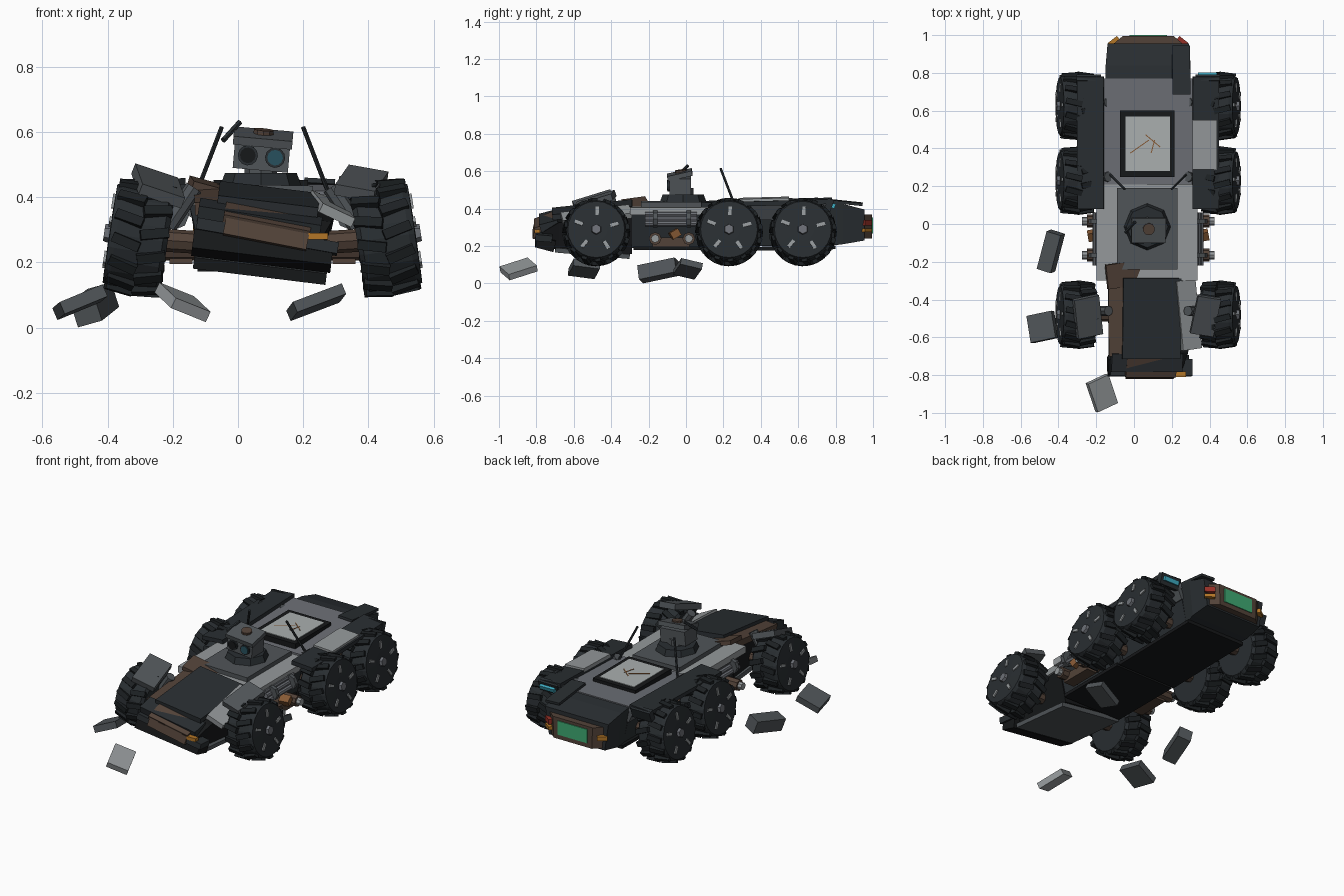
import bpy, bmesh, math
from mathutils import Matrix, Vector, Euler

if "Cube" in bpy.data.objects:
    bpy.data.objects.remove(bpy.data.objects["Cube"])

CX = 0.075  # hull centreline
PAL = dict(tyre=(.012, .015, .017), dark=(.022, .027, .031), mid=(.15, .16, .18), steel=(.08, .09, .098),
           light=(.3, .32, .33), pale=(.4, .43, .43), brown=(.085, .055, .04), copper=(.24, .1, .035),
           black=(.008, .009, .01), lens=(.02, .08, .11), green=(.05, .4, .17), red=(.3, .03, .02),
           orange=(.45, .18, .02), cyan=(.05, .42, .55))
MATS = {}
for k, c in PAL.items():
    MATS[k] = bpy.data.materials.new(k)
    MATS[k].diffuse_color = (*c, 1)


def add(name, bm, mat, M=Matrix()):
    bm.transform(M)
    bmesh.ops.recalc_face_normals(bm, faces=bm.faces)
    me = bpy.data.meshes.new(name)
    bm.to_mesh(me)
    bm.free()
    me.materials.append(MATS[mat])
    ob = bpy.data.objects.new(name, me)
    bpy.context.collection.objects.link(ob)
    return ob


def place(loc, size, rot=(0, 0, 0)):
    R = Euler([math.radians(a) for a in rot]).to_matrix().to_4x4()
    return Matrix.Translation(loc) @ R @ Matrix.Diagonal((*size, 1))


def box(name, loc, size, mat, rot=(0, 0, 0), M=Matrix()):
    bm = bmesh.new()
    bmesh.ops.create_cube(bm, size=1)
    return add(name, bm, mat, M @ place(loc, size, rot))


def rod(name, a, b, r, mat, n=8, r2=None, M=Matrix()):
    a, b = Vector(a), Vector(b)
    bm = bmesh.new()
    bmesh.ops.create_cone(bm, cap_ends=True, segments=n, radius1=r, radius2=r if r2 is None else r2,
                          depth=(b - a).length)
    q = (b - a).to_track_quat('Z', 'Y').to_matrix().to_4x4()
    return add(name, bm, mat, M @ Matrix.Translation((a + b) / 2) @ q)


def loft(name, secs, mat, M=Matrix()):
    """Sections: y, half width bottom, half width top, z bottom, z top."""
    bm = bmesh.new()
    rings = [[bm.verts.new(p) for p in ((-wb, y, zb), (wb, y, zb), (wt, y, zt), (-wt, y, zt))]
             for y, wb, wt, zb, zt in secs]
    for r, s in zip(rings, rings[1:]):
        for i in range(4):
            bm.faces.new((r[i], r[(i + 1) % 4], s[(i + 1) % 4], s[i]))
    bm.faces.new(rings[0])
    bm.faces.new(rings[-1])
    return add(name, bm, mat, M)


def wheel(name, s, y):
    M = Matrix.Translation((CX + s * .375, y, .275)) @ Matrix.Rotation(-s * .15, 4, 'Y')
    # tyre as a lathe round the axle
    prof = [(-.085, .1), (-.085, .145), (-.07, .161), (.075, .161), (.094, .152), (.096, .06)]
    n = 24
    bm = bmesh.new()
    rings = [[bm.verts.new((s * x, r * math.cos(t * math.tau / n), r * math.sin(t * math.tau / n)))
              for t in range(n)] for x, r in prof]
    for r, q in zip(rings, rings[1:]):
        for i in range(n):
            bm.faces.new((r[i], r[(i + 1) % n], q[(i + 1) % n], q[i]))
    bm.faces.new(rings[0])
    bm.faces.new(rings[-1])
    add(name + "_tyre", bm, 'dark', M)
    # chevron treads, staggered left and right
    bm = bmesh.new()
    for i in range(14):
        for side in (-1, 1):
            T = Matrix.Rotation((i + side * .25) * math.tau / 14, 4, 'X') @ place(
                (side * .041, 0, .16), (.088, .03, .032), (0, side * 6, side * 14))
            bmesh.ops.create_cube(bm, size=1, matrix=T)
    add(name + "_treads", bm, 'tyre', M)
    # hub and bright spoke stubs
    rod(name + "_hub", (s * .08, 0, 0), (s * .112, 0, 0), .032, 'mid', 6, .026, M)
    for a in (15, 87, 159, 231, 303):
        R = M @ Matrix.Rotation(math.radians(a), 4, 'X')
        box(name + "_spoke", (s * .094, .1, 0), (.016, .045, .018), 'light', (0, 0, 0), R)


for s, side in ((-1, "left"), (1, "right")):
    X = lambda d: CX + s * d
    for pos, y in (("front", -.48), ("middle", .23), ("rear", .625)):
        wheel(f"{side}_{pos}_wheel", s, y)
        # suspension
        rod(f"{side}_{pos}_axle", (X(.1), y, .255), (X(.33), y, .27), .035, 'brown', 8)
        rod(f"{side}_{pos}_shock", (X(.29), y + .02, .31), (X(.21), y + .02, .43), .027, 'steel', 8)
        rod(f"{side}_{pos}_shock_rod", (X(.33), y + .02, .25), (X(.28), y + .02, .33), .014, 'light', 6)
    # pipes and brackets along the waist
    for i, z in enumerate((.37, .345, .32)):
        rod(f"{side}_pipe", (X(.255 + .012 * i), -.22, z), (X(.255 + .012 * i), .06, z), .015, 'mid', 8)
    for y in (-.165, .015):
        rod(f"{side}_pump", (X(.2), y, .24), (X(.325), y, .24), .034, 'brown', 8)
        rod(f"{side}_pump_cap", (X(.325), y, .24), (X(.35), y, .24), .022, 'light', 8)
        rod(f"{side}_pipe_collar", (X(.27), y - .012, .345), (X(.27), y + .012, .345), .045, 'steel', 8)
    box(f"{side}_copper_fitting", (X(.29), -.06, .265), (.06, .05, .04), 'copper', (30, 0, 10))
    box(f"{side}_waist_bracket", (X(.25), -.08, .22), (.07, .2, .05), 'brown')
    # rear fender
    box(f"{side}_fender", (X(.305), .43, .433), (.14, .7, .025), 'dark', (1.5, s * 4, 0))
    box(f"{side}_fender_tail", (X(.315), .765, .42), (.13, .035, .065), 'dark', (-20, 0, 0))
    rod(f"{side}_antenna", (X(.2), .26, .42), (X(.125), .185, .615), .007, 'dark', 6)
    box(f"{side}_sloped_flank", (X(.23), .49, .385), (.025, .56, .09), 'steel', (0, s * 25, 0))

# rear hull and trunk
O = Matrix.Translation((CX, 0, 0))
loft("rear_hull", [(.21, .18, .225, .2, .4), (.76, .18, .225, .2, .41)], 'dark', O)
loft("rear_deck", [(.21, .24, .235, .395, .42), (.77, .24, .235, .41, .44)], 'mid', O)
loft("trunk", [(.755, .18, .225, .2, .435), (.84, .2, .225, .21, .425), (.955, .19, .215, .23, .395)], 'dark', O)
loft("tail", [(.94, .19, .2, .24, .37), (.995, .13, .135, .24, .37)], 'brown', O)
box("green_panel", (CX, .996, .31), (.2, .008, .085), 'green')
box("tail_light_red", (CX + .18, .965, .325), (.06, .03, .03), 'red', (0, 0, -38))
box("tail_light_amber_low", (CX + .18, .965, .285), (.06, .03, .02), 'orange', (0, 0, -38))
box("tail_light_amber", (CX - .18, .965, .31), (.06, .03, .025), 'orange', (0, 0, 38))
box("cyan_light", (.39, .788, .415), (.1, .02, .025), 'cyan', (-20, 0, 0))
box("fender_patch", (.375, .42, .448), (.13, .26, .02), 'light', (1.5, 3, 0))
box("loose_trunk_plate", (.25, .815, .437), (.095, .26, .015), 'dark', (-6, 3, 0))

# roof panel with cracks
box("panel_frame", (CX - .005, .425, .435), (.29, .35, .035), 'black')
box("panel_glass", (CX - .003, .425, .449), (.235, .29, .014), 'pale')
for x, y, l, a in ((.03, .41, .12, 35), (.1, .44, .1, -40), (.1, .41, .07, 75)):
    box("panel_crack", (x, y, .4565), (l, .005, .003), 'copper', (0, 0, a))

# middle hull
loft("middle_hull", [(-.29, .18, .225, .19, .38), (.2, .19, .225, .19, .38)], 'dark', O)
box("middle_deck", (.068, -.04, .392), (.535, .52, .04), 'light', (0, 1, 0))
box("turret_plate", (CX - .005, -.025, .423), (.32, .43, .03), 'steel', (0, 1, 0))
box("rusty_plank", (-.03, -.265, .415), (.24, .13, .025), 'brown', (8, 15, 8))

# turret
rod("turret_ring", (.07, -.015, .435), (.07, -.015, .475), .125, 'dark', 8, .11)
rod("turret_neck", (.07, -.01, .47), (.07, -.01, .51), .05, 'steel', 8)
H = Matrix.Translation((.072, -.03, .525)) @ Matrix.Rotation(math.radians(5), 4, 'Y')
box("sensor_head", (0, 0, 0), (.17, .115, .085), 'steel', (0, 0, 0), H)
box("sensor_hood", (0, -.003, .057), (.182, .135, .026), 'steel', (13, 0, 0), H)
rod("sensor_cap", (0, .005, .06), (0, .002, .083), .032, 'brown', 10, None, H)
for x, m in ((-.042, 'black'), (.042, 'lens')):
    rod("lens_ring", (x, -.05, 0), (x, -.068, 0), .031, 'dark', 12, None, H)
    rod("lens_glass", (x, -.06, 0), (x, -.072, 0), .024, m, 12, None, H)
rod("broken_mast", (-.045, -.045, .575), (.005, .01, .63), .009, 'dark', 6)

# damaged nose, rolled and drooping
N = Matrix.Translation((CX + .005, 0, .28)) @ Matrix.Rotation(math.radians(7), 4, 'Y')
loft("nose_hull", [(-.79, .15, .17, -.06, .0), (-.68, .18, .2, -.08, .07), (-.29, .19, .21, -.1, .12)], 'black', N)
box("nose_floor", (0, -.5, -.095), (.41, .4, .025), 'steel', (-5, 0, 0), N)
box("hood", (.0, -.5, .115), (.31, .43, .03), 'dark', (6, 0, 0), N)
box("hood_left_rust", (-.185, -.5, .085), (.08, .4, .04), 'brown', (6, -10, 0), N)
box("hood_right_strip", (.195, -.48, .11), (.11, .37, .03), 'light', (6, 18, 8), N)
box("nose_plank", (.005, -.745, .05), (.27, .13, .035), 'brown', (22, 4, 0), N)
box("bumper", (.005, -.795, .005), (.26, .04, .05), 'brown', (-12, 4, 0), N)
box("grille", (-.02, -.73, .05), (.38, .1, .05), 'dark', (15, 2, 0), N)
box("chin", (.0, -.75, -.045), (.43, .1, .06), 'black', (-15, 0, 0), N)
box("chin_lip", (.01, -.76, .0), (.44, .09, .035), 'dark', (-5, 3, 0), N)
box("marker_light", (.165, -.795, .02), (.06, .03, .02), 'orange', (0, -7, 0), N)
box("left_front_fender", (-.245, -.49, .435), (.14, .215, .035), 'steel', (18, 18, 12))
box("right_front_fender", (.378, -.485, .443), (.125, .21, .035), 'steel', (17, 10, -9))

# belly plates
for n, y, l, r in (("middle", -.05, .46, 0), ("rear", .5, .6, 1)):
    box(n + "_belly", (CX, y, .188), (.4, l, .02), 'black', (r, 0, 0))

# fallen armour pieces
for x, y, z, sz, rot, m in (
        (-.17, -.895, .078, (.125, .165, .035), (18, 20, 25), 'light'),
        (-.485, -.545, .078, (.145, .145, .04), (-8, -22, 12), 'steel'),
        (-.44, -.145, .07, (.08, .21, .08), (12, -15, -18), 'steel'),
        (.24, .01, .078, (.165, .12, .035), (-14, -20, 15), 'steel')):
    box("fallen_plate", (x, y, z), sz, m, rot)

for m in bpy.data.materials:
    if m.users and not m.is_grease_pencil:
        m.use_nodes = True
        m.node_tree.nodes["Principled BSDF"].inputs["Base Color"].default_value = m.diffuse_color
